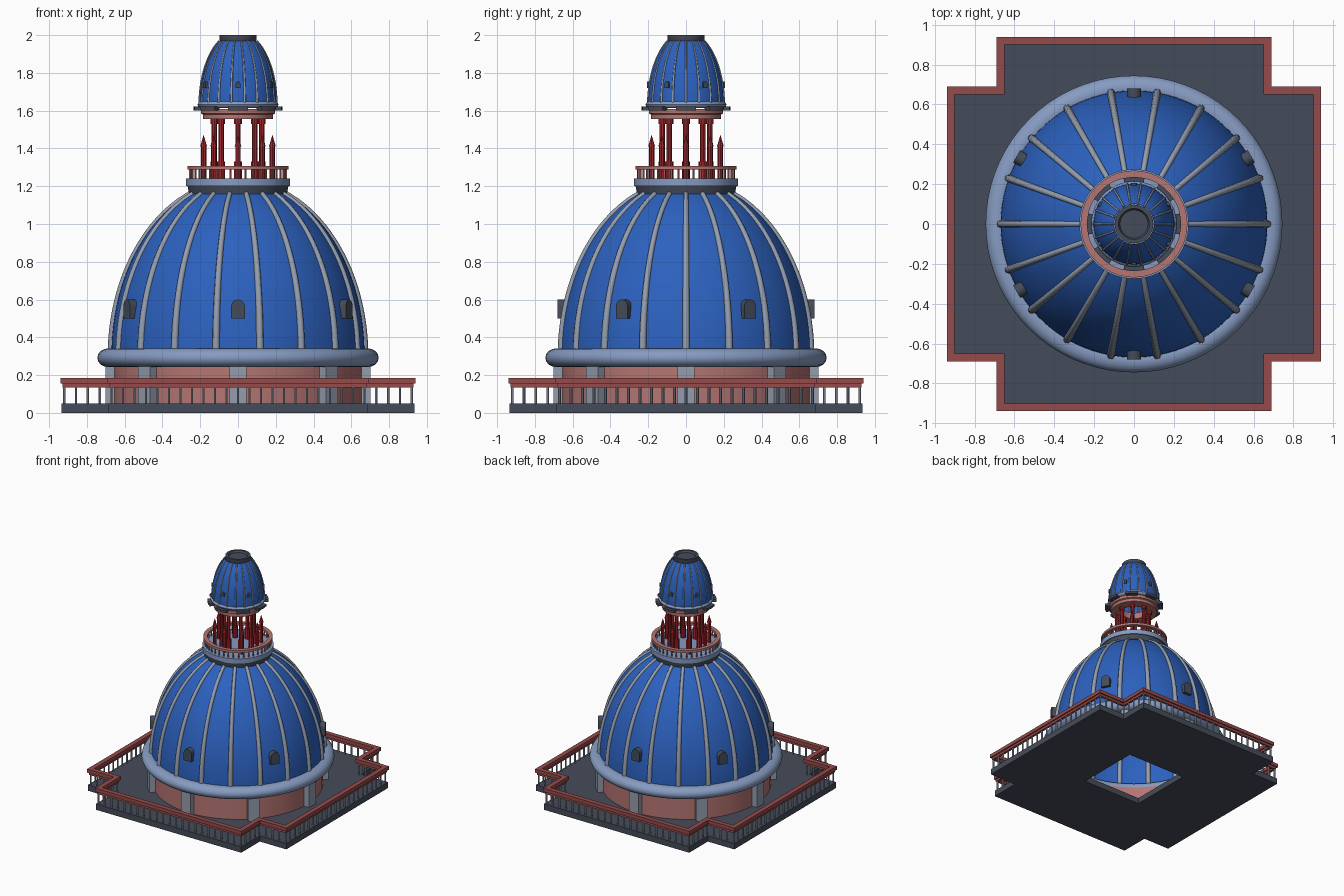
import bpy, bmesh
from math import sin, cos, pi, radians, sqrt
from mathutils import Matrix, Vector

if "Cube" in bpy.data.objects:
    bpy.data.objects.remove(bpy.data.objects["Cube"])


def material(name, rgb):
    m = bpy.data.materials.new(name)
    m.diffuse_color = (*rgb, 1)
    m.use_nodes = True
    m.node_tree.nodes["Principled BSDF"].inputs["Base Color"].default_value = m.diffuse_color
    return m


BLUE = material("dome_blue", (.025, .12, .52))
PINK = material("pink_stone", (.46, .18, .17))
RED = material("rail_red", (.30, .07, .07))
SCARLET = material("column_red", (.38, .02, .025))
DARK = material("slate", (.06, .072, .10))
LIGHT = material("pale_blue", (.24, .33, .54))
GREY = material("pale_stone", (.30, .34, .42))


def finish(name, bm, mat):
    bmesh.ops.recalc_face_normals(bm, faces=bm.faces)
    me = bpy.data.meshes.new(name)
    bm.to_mesh(me)
    bm.free()
    me.materials.append(mat)
    for p in me.polygons:
        p.use_smooth = True
    me.set_sharp_from_angle(angle=radians(35))
    ob = bpy.data.objects.new(name, me)
    bpy.context.collection.objects.link(ob)
    return ob


def lathe_into(bm, profile, n=72, a0=0, a1=2 * pi, closed=True):
    full = abs(a1 - a0 - 2 * pi) < 1e-6
    rows = [[bm.verts.new((r * cos(a), r * sin(a), z)) for r, z in profile]
            for a in (a0 + (a1 - a0) * i / n for i in range(n if full else n + 1))]
    m = len(profile)
    for i in range(n):
        p, q = rows[i], rows[(i + 1) % len(rows)]
        for j in range(m if closed else m - 1):
            k = (j + 1) % m
            bm.faces.new((p[j], q[j], q[k], p[k]))
    if not full:
        bm.faces.new(rows[0])
        bm.faces.new(rows[-1])


def lathe(name, profile, mat, closed=True, n=72):
    bm = bmesh.new()
    lathe_into(bm, profile, n, closed=closed)
    return finish(name, bm, mat)


def tube(r0, r1, z0, z1):
    return [(r0, z0), (r1, z0), (r1, z1), (r0, z1)]


def oval(r, z, a, b, n=16):
    return [(r + a * cos(2 * pi * i / n), z + b * sin(2 * pi * i / n)) for i in range(n)]


def cyl(bm, x, y, z0, z1, r, r2=None, n=8):
    bmesh.ops.create_cone(bm, cap_ends=True, segments=n, radius1=r, radius2=r if r2 is None else r2,
                          depth=z1 - z0, matrix=Matrix.Translation((x, y, (z0 + z1) / 2)))


def around(n, r, start=0.0):
    return [(r * cos(a), r * sin(a), a) for a in (start + 2 * pi * i / n for i in range(n))]


# Cross-shaped outlines for terrace and railing
def cross(a, b, c=None):
    c = b if c is None else c
    quarter = [(a, b), (c, c), (b, a)]
    pts = []
    for k in range(4):
        for x, y in quarter:
            for _ in range(k):
                x, y = -y, x
            pts.append((x, y))
    return pts


def frame(name, outer, inner, z0, z1, mat):
    bm = bmesh.new()
    loops = [[bm.verts.new((x, y, z)) for x, y in p]
             for p, z in ((outer, z0), (outer, z1), (inner, z1), (inner, z0))]
    n = len(outer)
    for i in range(n):
        j = (i + 1) % n
        for k in range(4):
            a, b = loops[k], loops[(k + 1) % 4]
            bm.faces.new((a[i], a[j], b[j], b[i]))
    return finish(name, bm, mat)


# Terrace with a square opening, then its railing
frame("terrace", cross(.935, .685), cross(.28, .20, .28), 0, .05, DARK)
frame("terrace_lower_rail", cross(.93, .68), cross(.91, .66), .135, .16, RED)
frame("terrace_top_rail", cross(.94, .69), cross(.90, .65), .155, .185, RED)
bm = bmesh.new()
path = [Vector(p) for p in cross(.92, .67)]
for p, q in zip(path, path[1:] + path[:1]):
    steps = max(1, round((q - p).length / .06))
    for i in range(steps):
        v = p.lerp(q, i / steps)
        cyl(bm, v.x, v.y, .05, .14, .007, n=6)
finish("terrace_balusters", bm, GREY)

# Drum, pilasters and cornice
lathe("drum", tube(.62, .657, .05, .28), PINK)
bm = bmesh.new()
for x, y, a in around(8, .665):
    bmesh.ops.create_cube(bm, size=1, matrix=Matrix.Translation((x, y, .155)) @
                          Matrix.Rotation(a, 4, 'Z') @ Matrix.Diagonal((.075, .09, .21, 1)))
finish("pilasters", bm, GREY)
lathe("cornice", oval(.685, .292, .06, .05), LIGHT)


# Domes: ribbed elliptical shells with arched dormer windows
def dome_profile(r, z0, h, z1, n=24):
    return [(r * sqrt(1 - (t / h) ** 2), z0 + t) for t in ((z1 - z0) * i / n for i in range(n + 1))]


def ribs(name, profile, depth, mat):
    cu = bpy.data.curves.new(name, 'CURVE')
    cu.dimensions = '3D'
    cu.bevel_depth, cu.bevel_resolution, cu.use_fill_caps = depth, 2, True
    for k in range(18):
        a = 2 * pi * k / 18
        s = cu.splines.new('POLY')
        s.points.add(len(profile) - 1)
        for i, (pt, (r, z)) in enumerate(zip(s.points, profile)):
            pt.co = (r * cos(a), r * sin(a), z, 1)
            pt.radius = 1 - .35 * i / len(profile)
    cu.materials.append(mat)
    ob = bpy.data.objects.new(name, cu)
    bpy.context.collection.objects.link(ob)
    bpy.ops.object.select_all(action='DESELECT')
    ob.select_set(True)
    bpy.context.view_layer.objects.active = ob
    bpy.ops.object.convert(target='MESH')


def dormers(name, r0, r1, z0, w, h):
    bm = bmesh.new()
    arch = [(-w, 0), (w, 0)] + [(w * cos(pi * i / 10), h - w + w * sin(pi * i / 10)) for i in range(11)]
    for _, _, a in around(6, 1, pi / 6):
        rot = Matrix.Rotation(a, 3, 'Z')
        ends = [[bm.verts.new(rot @ Vector((r, y, z0 + z))) for y, z in arch] for r in (r0, r1)]
        bm.faces.new(ends[0])
        bm.faces.new(ends[1])
        for i in range(len(arch)):
            j = (i + 1) % len(arch)
            bm.faces.new((ends[0][i], ends[0][j], ends[1][j], ends[1][i]))
    bmesh.ops.remove_doubles(bm, verts=bm.verts, dist=1e-5)
    finish(name, bm, DARK)


main = dome_profile(.67, .31, .92, 1.16)
lathe("main_dome", main, BLUE, closed=False, n=90)
ribs("main_dome_ribs", main, .02, GREY)
dormers("main_dormers", .61, .68, .50, .036, .10)

# Collar and lantern gallery
lathe("collar", [(.0005, 1.14), (.255, 1.14), (.268, 1.205), (.0005, 1.205)], DARK)
lathe("gallery_floor", tube(.0005, .275, 1.20, 1.24), LIGHT)
bm = bmesh.new()
for x, y, a in around(40, .253):
    cyl(bm, x, y, 1.24, 1.295, .006, n=6)
finish("gallery_balusters", bm, PINK)
lathe("gallery_rail", tube(.235, .268, 1.288, 1.308), PINK)

# Lantern columns and pointed finials
bm = bmesh.new()
for x, y, a in around(8, .125):
    cyl(bm, x, y, 1.24, 1.56, .015, n=10)
    cyl(bm, x, y, 1.24, 1.33, .021, n=10)
    cyl(bm, x, y, 1.53, 1.56, .021, n=10)
finish("lantern_columns", bm, SCARLET)
bm = bmesh.new()
for x, y, a in around(8, .182):
    cyl(bm, x, y, 1.24, 1.41, .014, n=8)
    cyl(bm, x, y, 1.41, 1.47, .018, .001, n=8)
finish("lantern_finials", bm, SCARLET)

# Lantern entablature with ledge segments
lathe("entablature", [(.10, 1.555), (.185, 1.555), (.185, 1.58), (.197, 1.585), (.197, 1.61), (.10, 1.61)], PINK)
bm = bmesh.new()
for _, _, a in around(8, 1):
    lathe_into(bm, tube(.185, .236, 1.602, 1.622), 6, a - radians(13), a + radians(13))
finish("ledge_segments", bm, DARK)
lathe("upper_cornice", oval(.192, 1.632, .022, .018, 12), LIGHT)

# Upper dome and hollowed cap
upper = dome_profile(.203, 1.635, .385, 1.97, 18)
lathe("upper_dome", upper, BLUE, closed=False)
ribs("upper_dome_ribs", upper, .0065, GREY)
dormers("upper_dormers", .17, .206, 1.72, .012, .035)
lathe("cap", [(.0005, 1.96), (.09, 1.96), (.097, 1.97), (.097, 2.0), (.078, 2.0), (.07, 1.985), (.0005, 1.985)],
      DARK, n=48)
